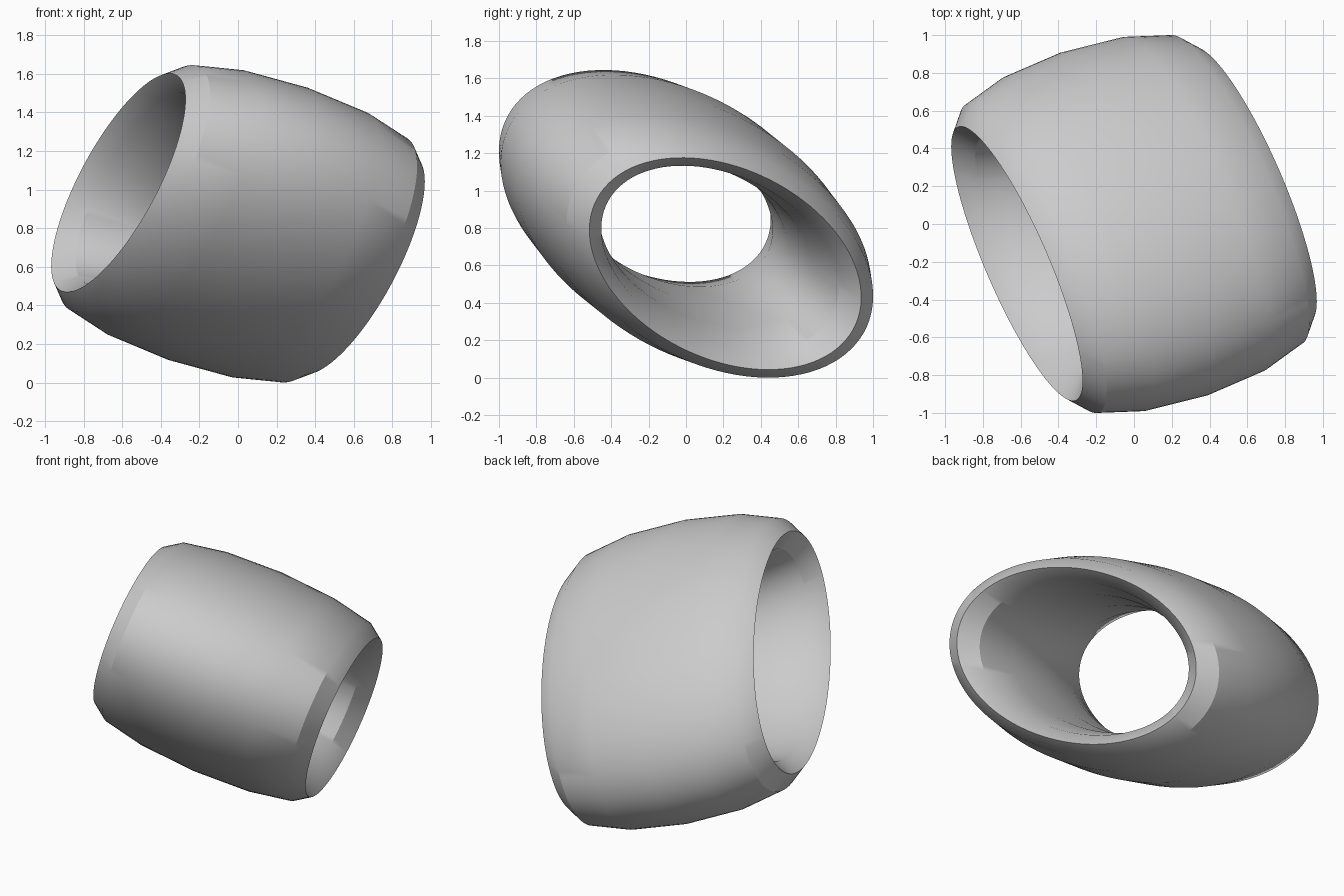
import bpy, bmesh, math
from mathutils import Vector

cube = bpy.data.objects.get("Cube")
if cube:
    bpy.data.objects.remove(cube, do_unlink=True)

SIDES = 96                          # steps around the ring
WALL_SIDES = 12                     # steps around the wall section
MID_SCALE = 0.963                   # rim size
WALL_SCALE = 0.243                  # bulge of the wall, in and out
CENTRE = Vector((0, 0, 0.8225))
# Tilted half axis, and two conjugate radii of the oval cross-section
AXIS = Vector((0.62, 0.21, -0.213))
RADIUS_U = Vector((0.361, -0.645, 0.449))
RADIUS_V = Vector((0, 0.392, 0.38))

# Grey finish
grey = bpy.data.materials.new("light grey")
grey.use_nodes = True
colour = (0.6, 0.6, 0.6, 1)
grey.diffuse_color = colour
grey.node_tree.nodes["Principled BSDF"].inputs["Base Color"].default_value = colour

# Stretched torus: the wall bulges both ways and meets in sharp rims
bm = bmesh.new()
rings = []
for k in range(WALL_SIDES):
    b = math.tau * k / WALL_SIDES
    centre = CENTRE + AXIS * math.cos(b)
    scale = MID_SCALE + WALL_SCALE * math.sin(b)
    ring = []
    for i in range(SIDES):
        a = math.tau * i / SIDES
        offset = RADIUS_U * math.cos(a) + RADIUS_V * math.sin(a)
        ring.append(bm.verts.new(centre + offset * scale))
    rings.append(ring)
for k, ring in enumerate(rings):
    after = rings[(k + 1) % WALL_SIDES]
    for i in range(SIDES):
        j = (i + 1) % SIDES
        bm.faces.new((ring[i], ring[j], after[j], after[i]))
bmesh.ops.recalc_face_normals(bm, faces=bm.faces)

mesh = bpy.data.meshes.new("barrel_ring")
bm.to_mesh(mesh)
bm.free()
mesh.materials.append(grey)
barrel = bpy.data.objects.new("barrel_ring", mesh)
bpy.context.collection.objects.link(barrel)

# Smooth walls with crisp rims
bpy.ops.object.select_all(action="DESELECT")
barrel.select_set(True)
bpy.context.view_layer.objects.active = barrel
bpy.ops.object.shade_smooth_by_angle(angle=math.radians(30))
